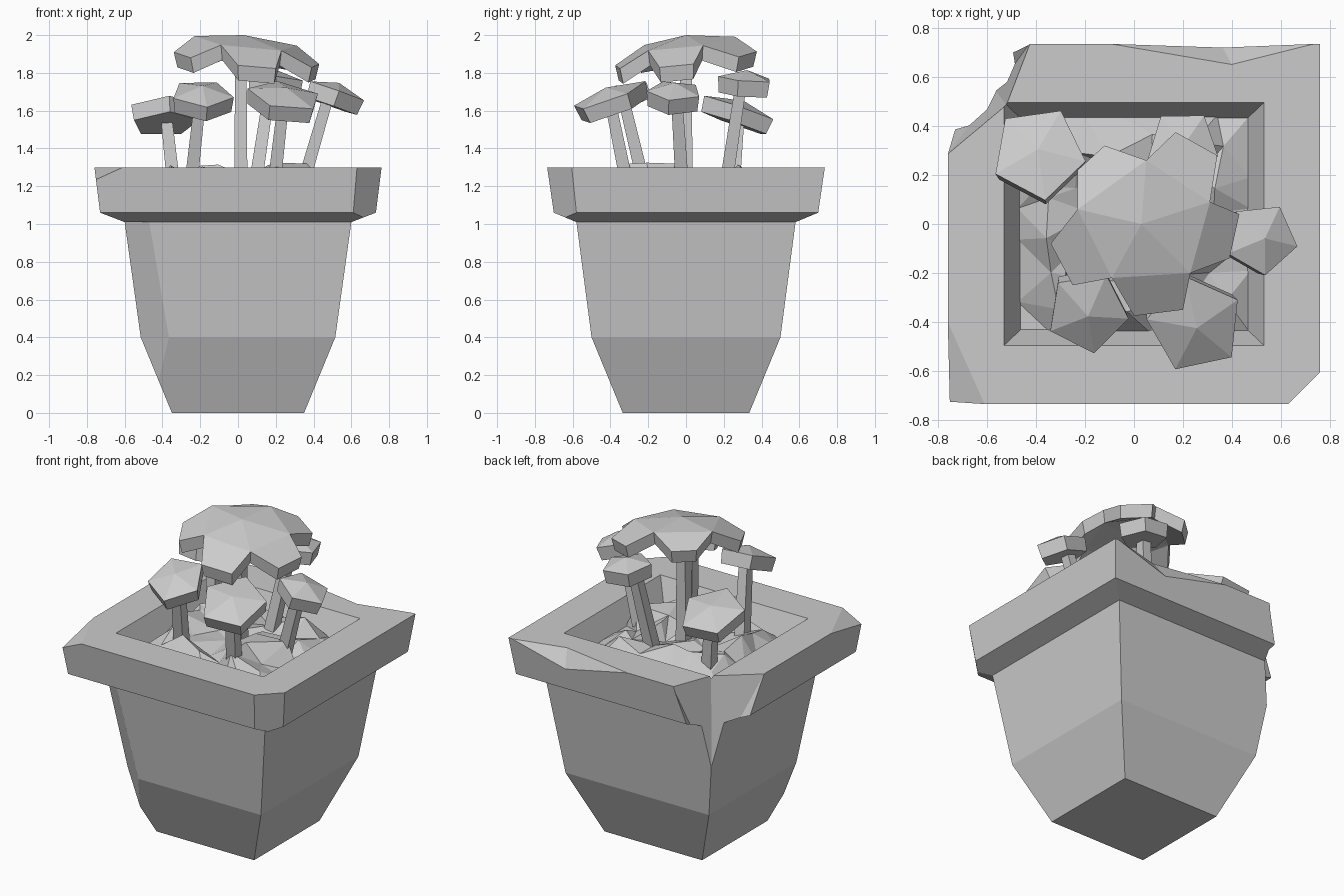
import bpy, bmesh, random
from math import cos, sin, radians, pi
from mathutils import Vector

if "Cube" in bpy.data.objects:
    bpy.data.objects.remove(bpy.data.objects["Cube"])

random.seed(4)


def finish(bm, name):
    bmesh.ops.recalc_face_normals(bm, faces=bm.faces)
    mesh = bpy.data.meshes.new(name)
    bm.to_mesh(mesh)
    bm.free()
    obj = bpy.data.objects.new(name, mesh)
    bpy.context.collection.objects.link(obj)
    return obj


def loft(bm, rings):
    """Skin a list of equal-length point rings and close both ends."""
    loops = [[bm.verts.new(p) for p in ring] for ring in rings]
    for a, b in zip(loops, loops[1:]):
        for i in range(len(a)):
            j = (i + 1) % len(a)
            bm.faces.new((a[i], a[j], b[j], b[i]))
    bm.faces.new(loops[0])
    bm.faces.new(loops[-1])
    bmesh.ops.recalc_face_normals(bm, faces=bm.faces)


def rect(z, x, y):
    return [(-x, -y, z), (x, -y, z), (x, y, z), (-x, y, z)]


def slice_off(bm, a, b, c):
    """Cut along the plane through three points, keeping the side at the pot's axis."""
    a, b, c = Vector(a), Vector(b), Vector(c)
    n = (b - a).cross(c - a).normalized()
    if n.dot(Vector((0, 0, 0.9)) - a) > 0:
        n = -n
    bmesh.ops.bisect_plane(bm, geom=bm.verts[:] + bm.edges[:] + bm.faces[:], dist=1e-5,
                           plane_co=a, plane_no=n, clear_outer=True)
    bmesh.ops.holes_fill(bm, edges=[e for e in bm.edges if e.is_boundary], sides=0)


def hull_cutter(name, points):
    bm = bmesh.new()
    for p in points:
        bm.verts.new(p)
    bmesh.ops.convex_hull(bm, input=bm.verts[:])
    obj = finish(bm, name)
    obj.hide_render = True
    obj.display_type = 'WIRE'
    return obj


def cut(obj, cutter):
    mod = obj.modifiers.new("chip", 'BOOLEAN')
    mod.operation = 'DIFFERENCE'
    mod.solver = 'EXACT'
    mod.object = cutter


# Pot body, with a worn front left edge
bm = bmesh.new()
loft(bm, [rect(0, 0.35, 0.335), rect(0.4, 0.515, 0.50), rect(1.01, 0.60, 0.58)])
slice_off(bm, (-0.47, -0.58, 1.01), (-0.60, -0.49, 1.01), (-0.42, -0.405, 0.17))
body = finish(bm, "pot_body")

# Pot rim with its tapered cavity and two worn front corners
bm = bmesh.new()
loft(bm, [rect(1.01, 0.60, 0.58), rect(1.06, 0.73, 0.70), rect(1.30, 0.76, 0.735),
          rect(1.30, 0.53, 0.495), rect(1.10, 0.44, 0.41)])
slice_off(bm, (0.63, -0.735, 1.3), (0.76, -0.605, 1.3), (0.61, -0.70, 1.06))
slice_off(bm, (-0.61, -0.735, 1.3), (-0.76, -0.40, 1.3), (-0.752, -0.727, 1.235))
rim = finish(bm, "pot_rim")

# Broken back left corner and shallow chip along the back of the rim
corner_chip = hull_cutter("corner_chip_cutter", [
    (-0.565, 0.545, 0.72), (-0.60, 0.50, 1.01), (-0.52, 0.58, 1.01),
    (-0.73, 0.39, 1.05), (-0.50, 0.71, 1.05), (-0.52, 0.485, 1.31),
    (-0.765, 0.28, 1.31), (-0.42, 0.745, 1.31), (-0.95, 0.95, 0.8), (-0.95, 0.95, 1.4)])
back_chip = hull_cutter("back_chip_cutter", [
    (-0.14, 0.74, 1.305), (0.40, 0.648, 1.305), (0.77, 0.74, 1.305),
    (0.36, 0.725, 1.19), (0.36, 0.85, 1.19), (0.36, 0.85, 1.32)])
cut(body, corner_chip)
cut(rim, corner_chip)
cut(rim, back_chip)

# Lumpy soil, higher in the middle
bm = bmesh.new()
bmesh.ops.create_grid(bm, x_segments=7, y_segments=7, size=1)
for v in bm.verts:
    edge = max(abs(v.co.x), abs(v.co.y))
    inner = edge < 0.95
    jit = 0.11 if inner else 0
    x = v.co.x + random.uniform(-jit, jit)
    y = v.co.y + random.uniform(-jit, jit)
    z = 1.25 + random.uniform(-0.07, 0.075) if inner else 1.15
    v.co = (0.475 * x, 0.445 * y, z)
bmesh.ops.triangulate(bm, faces=bm.faces[:])
finish(bm, "soil")


def stem(name, base, top, w=0.035):
    """Square stalk between two points."""
    bm = bmesh.new()
    loft(bm, [[(p[0] + dx * s, p[1] + dy * s, p[2])
               for dx, dy in ((-1, -1), (1, -1), (1, 1), (-1, 1))]
              for p, s in ((base, w), (top, w * 0.85))])
    finish(bm, name)


def small_cap(name, centre, radius, phase, slope_x, slope_y):
    """Tilted five-sided cap with a slight peak."""
    c = Vector(centre)
    up = Vector((-slope_x, -slope_y, 1)).normalized()

    def ring(r, drop):
        pts = []
        for i in range(5):
            a = radians(phase + 72 * i)
            x, y = r * cos(a), r * sin(a)
            pts.append(c + Vector((x, y, slope_x * x + slope_y * y)) - up * drop)
        return pts

    bm = bmesh.new()
    loft(bm, [ring(radius, 0), ring(radius * 0.94, 0.085)])
    bm.faces.ensure_lookup_table()
    top = max(bm.faces, key=lambda f: f.normal.dot(up))
    bmesh.ops.poke(bm, faces=[top], offset=0.045)
    finish(bm, name)


# Small mushrooms: cap centre, radius, phase, slopes, stem base, stem top
small = {
    "back_left": ((-0.39, 0.29, 1.61), 0.195, 62, 0.05, -0.35,
                  (-0.34, 0.25, 1.2), (-0.38, 0.28, 1.57)),
    "front_left": ((-0.19, -0.36, 1.69), 0.17, 63, -0.05, 0.42,
                   (-0.25, -0.22, 1.2), (-0.20, -0.33, 1.66)),
    "front_right": ((0.25, -0.41, 1.68), 0.20, 30, -0.15, 0.36,
                    (0.19, -0.31, 1.2), (0.24, -0.40, 1.64)),
    "right": ((0.52, -0.06, 1.705), 0.15, 60, -0.35, -0.03,
              (0.34, -0.02, 1.2), (0.48, -0.05, 1.68)),
    "back": ((0.20, 0.32, 1.77), 0.15, 55, -0.10, -0.08,
             (0.09, 0.21, 1.2), (0.17, 0.29, 1.73)),
}
for key, (centre, r, phase, sx, sy, base, top) in small.items():
    small_cap(key + "_cap", centre, r, phase, sx, sy)
    stem(key + "_stem", base, top)

# Large lobed cap: each lobe is two tips followed by a raised notch
outline = [(-0.34, -0.08), (-0.25, -0.25), (-0.09, -0.22),
           (0.0, -0.375), (0.20, -0.35), (0.23, -0.20),
           (0.39, -0.14), (0.43, 0.04), (0.31, 0.09),
           (0.34, 0.28), (0.17, 0.375), (0.05, 0.26),
           (-0.12, 0.32), (-0.23, 0.22), (-0.23, 0.06)]
bm = bmesh.new()
upper, lower = [], []
for i, (x, y) in enumerate(outline):
    z = 1.885 - 0.1 * x + 0.12 * y + (0.08 if i % 3 == 2 else 0)
    upper.append(bm.verts.new((x, y, z)))
    lower.append(bm.verts.new((0.04 + (x - 0.04) * 0.95, y * 0.95, z - 0.08)))
crown = bm.verts.new((0.03, 0.0, 2.0))
under = bm.verts.new((0.03, 0.0, 1.90))
for i in range(15):
    j = (i + 1) % 15
    bm.faces.new((upper[i], upper[j], lower[j], lower[i]))
for i in range(2, 15, 3):
    k = [(i + n) % 15 for n in range(4)]
    for ring, mid in ((upper, crown), (lower, under)):
        bm.faces.new([ring[n] for n in k])
        bm.faces.new((mid, ring[k[0]], ring[k[3]]))
finish(bm, "large_cap")
stem("large_stem", (0.015, 0.0, 1.2), (0.015, 0.0, 1.92))
